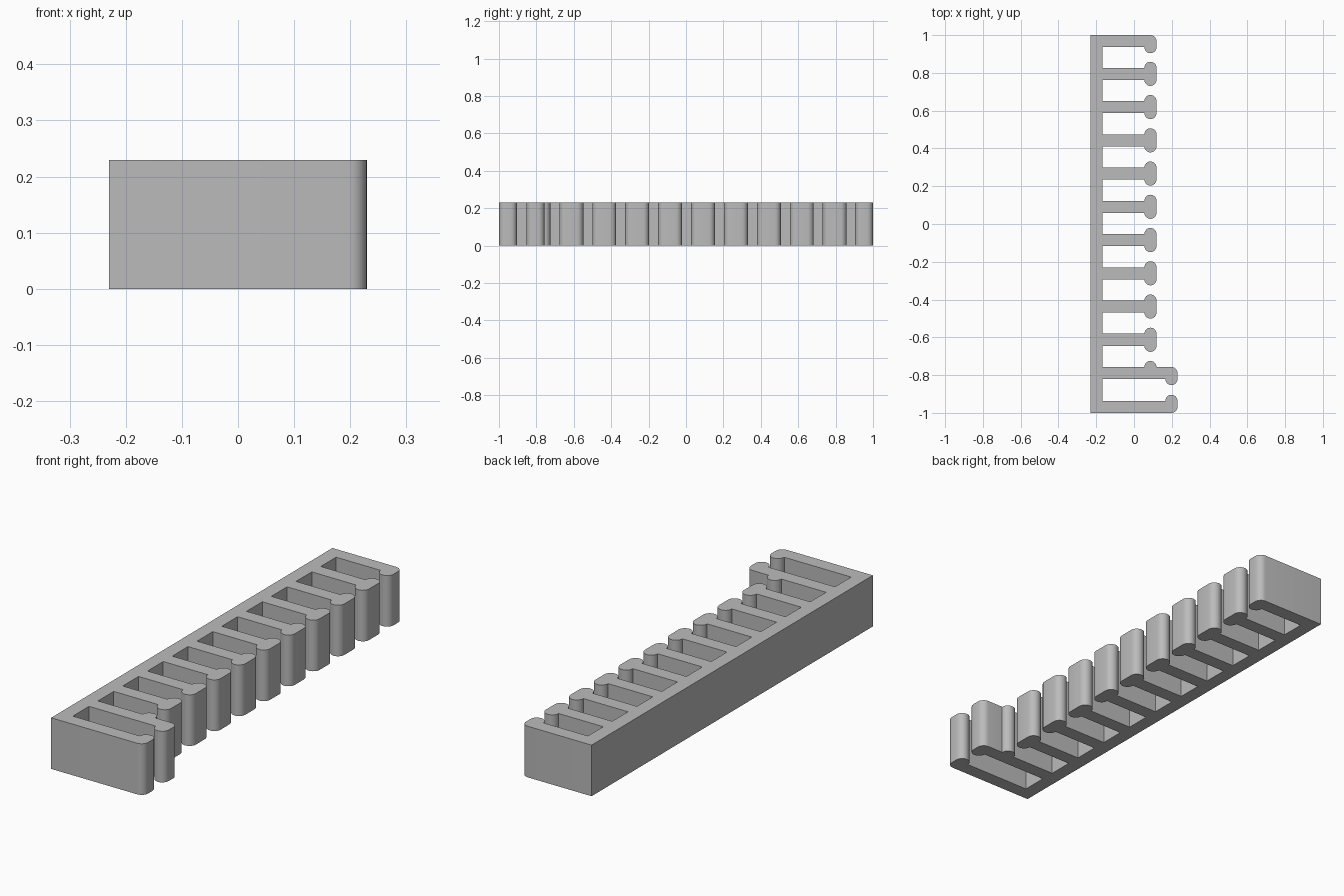
import bpy, bmesh
from math import cos, sin, radians

cube = bpy.data.objects.get("Cube")
if cube:
    bpy.data.objects.remove(cube, do_unlink=True)

BACK, SPINE = -0.23, -0.167      # outer and inner face of the spine
HEIGHT = 0.23
R = 0.032                        # half finger thickness and lip radius
SHORT, LONG = 0.087, 0.198       # x of the lip centres
PITCH = 0.176
STEPS = 12


def arc(cx, cy, start, end):
    """Points along an arc of the lip radius, angles in degrees."""
    n = max(2, round(STEPS * (end - start) / 180))
    angles = [radians(start + (end - start) * i / n) for i in range(n + 1)]
    return [(cx + R * cos(a), cy + R * sin(a)) for a in angles]


def finger(y, cx, lower_lip=True, upper_lip=True, bump=False):
    """Outline of one finger from its lower root to its upper root."""
    pts = [(SPINE, y - R)]
    pts += arc(cx, y - R, 180, 360) if lower_lip else arc(cx, y, 270, 360)
    pts += arc(cx, y + R, 0, 180) if upper_lip else arc(cx, y, 0, 90)
    if bump:
        pts += arc(SHORT, y + R, 0, 180)
    return pts + [(SPINE, y + R)]


# Outline: wide end slot, row of short fingers, flat far end
outline = [(BACK, -1)]
outline += finger(-1 + R, LONG, lower_lip=False)[1:]
outline += finger(-0.789, LONG, upper_lip=False, bump=True)
for i in range(1, 10):
    outline += finger(-0.789 + i * PITCH, SHORT)
outline += finger(1 - R, SHORT, upper_lip=False)[:-1]
outline += [(BACK, 1)]

# Extrude the outline into the solid comb
bm = bmesh.new()
base = bm.faces.new([bm.verts.new((x, y, 0)) for x, y in outline])
top = bmesh.ops.extrude_face_region(bm, geom=[base], use_keep_orig=True)
verts = [v for v in top["geom"] if isinstance(v, bmesh.types.BMVert)]
bmesh.ops.translate(bm, verts=verts, vec=(0, 0, HEIGHT))
bmesh.ops.remove_doubles(bm, verts=bm.verts[:], dist=0.0001)
bmesh.ops.recalc_face_normals(bm, faces=bm.faces[:])
caps = [f for f in bm.faces if len(f.verts) > 4]
bmesh.ops.triangulate(bm, faces=caps, ngon_method='EAR_CLIP')
mesh = bpy.data.meshes.new("slotted_comb")
bm.to_mesh(mesh)
bm.free()
comb = bpy.data.objects.new("slotted_comb", mesh)
bpy.context.collection.objects.link(comb)

# Plain grey material
grey = bpy.data.materials.new("plain_grey")
grey.use_nodes = True
colour = (0.5, 0.5, 0.5, 1)
grey.diffuse_color = colour
grey.node_tree.nodes["Principled BSDF"].inputs["Base Color"].default_value = colour
mesh.materials.append(grey)

# Smooth lips, sharp edges
bpy.ops.object.select_all(action='DESELECT')
comb.select_set(True)
bpy.context.view_layer.objects.active = comb
bpy.ops.object.shade_smooth_by_angle(angle=radians(30))
